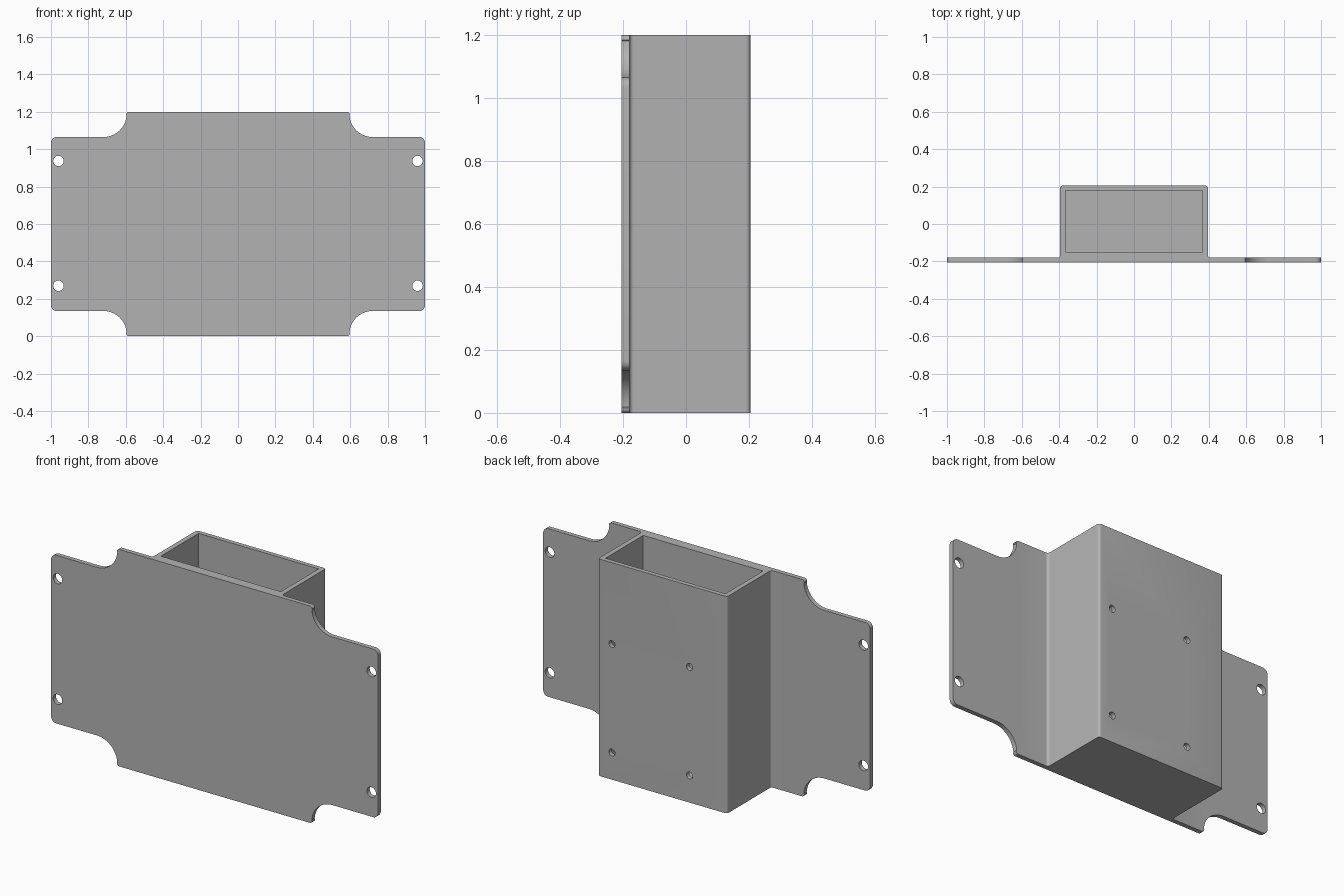
import bpy
import bmesh
from math import cos, sin, pi, radians
from mathutils import Vector

cube = bpy.data.objects.get("Cube")
if cube:
    bpy.data.objects.remove(cube, do_unlink=True)

grey = bpy.data.materials.new("plain grey")
grey.use_nodes = True
colour = (0.45, 0.45, 0.45, 1)
grey.diffuse_color = colour
grey.node_tree.nodes["Principled BSDF"].inputs["Base Color"].default_value = colour

HEIGHT = 1.2
FRONT, PLATE_BACK, BACK = -0.205, -0.18, 0.205


def arc(cx, cy, r, start, end, steps=8):
    """Points along an arc, angles in degrees."""
    angles = [radians(start + (end - start) * i / steps) for i in range(steps + 1)]
    return [(cx + r * cos(a), cy + r * sin(a)) for a in angles]


def prism(name, points, offset):
    """Closed solid made by extruding a loop of 3D points."""
    bm = bmesh.new()
    face = bm.faces.new([bm.verts.new(p) for p in points])
    moved = bmesh.ops.extrude_face_region(bm, geom=[face])["geom"]
    bmesh.ops.translate(bm, vec=Vector(offset),
                        verts=[v for v in moved if isinstance(v, bmesh.types.BMVert)])
    bmesh.ops.recalc_face_normals(bm, faces=bm.faces)
    mesh = bpy.data.meshes.new(name)
    bm.to_mesh(mesh)
    bm.free()
    mesh.materials.append(grey)
    obj = bpy.data.objects.new(name, mesh)
    bpy.context.collection.objects.link(obj)
    return obj


def combine(target, tool, operation):
    """Apply a boolean and discard the tool."""
    tool.hide_render = True
    mod = target.modifiers.new(operation.lower(), 'BOOLEAN')
    mod.operation, mod.solver, mod.object = operation, 'EXACT', tool
    bpy.context.view_layer.objects.active = target
    bpy.ops.object.modifier_apply(modifier=mod.name)
    bpy.data.objects.remove(tool, do_unlink=True)


def drill(target, x, z, r, y0, y1):
    ring = [(px, y0, pz) for px, pz in arc(x, z, r, 0, 360, 32)[:-1]]
    combine(target, prism("hole_cutter", ring, (0, y1 - y0, 0)), 'DIFFERENCE')


# Mounting plate: one quarter of the outline, mirrored to all four corners
quarter = (arc(0.97, 0.435, 0.03, 0, 90)
           + arc(0.72, 0.59, 0.125, 270, 184, 16)
           + arc(0.583, 0.585, 0.015, 0, 90))
half = quarter + [(-x, z) for x, z in reversed(quarter)]
outline = half + [(-x, -z) for x, z in half]
mount = prism("mounting_bracket",
              [(x, FRONT, z + HEIGHT / 2) for x, z in outline],
              (0, PLATE_BACK - FRONT, 0))

# Pocket body with rounded rear edges and a small fillet where it meets the plate
side = ([(0.41, PLATE_BACK - 0.01)]
        + arc(0.41, PLATE_BACK + 0.015, 0.015, 270, 180, 6)
        + arc(0.38, BACK - 0.015, 0.015, 0, 90, 6))
footprint = side + [(-x, y) for x, y in reversed(side)]
pocket = prism("pocket_body", [(x, y, 0) for x, y in footprint], (0, 0, HEIGHT))
combine(mount, pocket, 'UNION')

# Open-topped cavity
w, y0, y1, floor = 0.367, -0.15, 0.18, 0.03
cavity = prism("cavity_cutter",
               [(-w, y0, floor), (w, y0, floor), (w, y1, floor), (-w, y1, floor)],
               (0, 0, HEIGHT))
combine(mount, cavity, 'DIFFERENCE')

# Mounting holes at the plate ends
for x in (-0.96, 0.96):
    for z in (0.27, 0.937):
        drill(mount, x, z, 0.028, FRONT - 0.05, PLATE_BACK + 0.05)

# Small offset holes through the rear wall
for x in (-0.165, 0.31):
    for z in (0.15, 0.75):
        drill(mount, x, z, 0.019, BACK - 0.06, BACK + 0.05)

bpy.ops.object.select_all(action='DESELECT')
mount.select_set(True)
bpy.context.view_layer.objects.active = mount
bpy.ops.object.shade_smooth_by_angle(angle=pi / 6)
